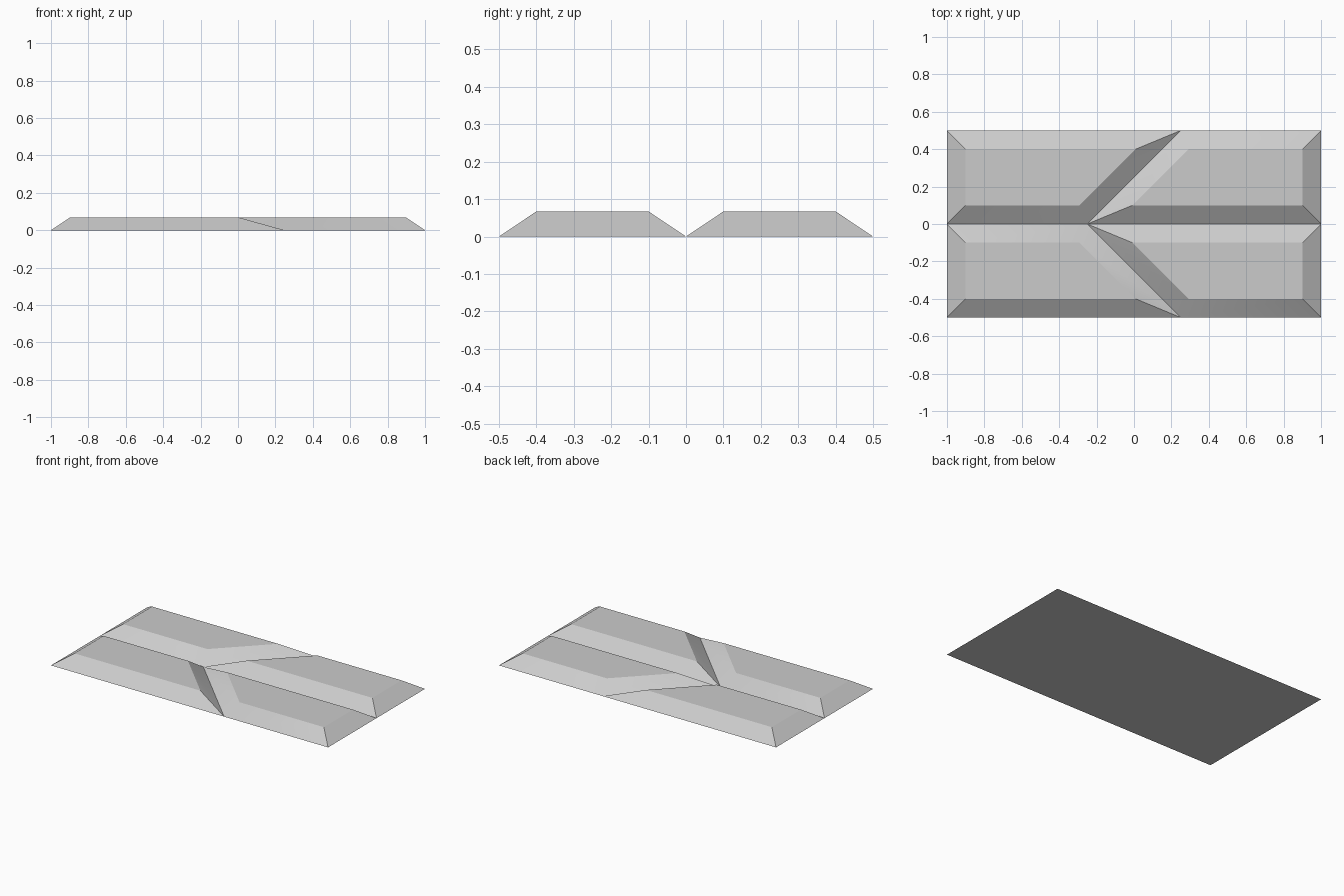
import bpy
import bmesh
import math

cube = bpy.data.objects.get("Cube")
if cube:
    bpy.data.objects.remove(cube, do_unlink=True)

BEVEL, HEIGHT = 0.1, 0.067

grey = bpy.data.materials.new("light_grey")
grey.use_nodes = True
colour = (0.6, 0.6, 0.6, 1)
grey.diffuse_color = colour
grey.node_tree.nodes["Principled BSDF"].inputs["Base Color"].default_value = colour


def tile(name, outline, side):
    """Flat-bottomed tile with sloping edges; side = -1 mirrors it to the front."""
    points = [(x, y * side, 0) for x, y in outline]
    if side < 0:
        points.reverse()
    bm = bmesh.new()
    base = [bm.verts.new(p) for p in points]
    top = bm.faces.new(base)
    bm.normal_update()

    # Sloping border around a raised plateau
    bmesh.ops.inset_region(bm, faces=[top], thickness=BEVEL,
                           use_boundary=True, use_even_offset=True)
    for v in top.verts:
        v.co.z = HEIGHT

    # Underside
    bm.faces.new(base[::-1])
    bmesh.ops.recalc_face_normals(bm, faces=bm.faces)
    mesh = bpy.data.meshes.new(name)
    bm.to_mesh(mesh)
    bm.free()
    mesh.materials.append(grey)
    obj = bpy.data.objects.new(name, mesh)
    bpy.context.collection.objects.link(obj)

    bpy.ops.object.select_all(action="DESELECT")
    obj.select_set(True)
    bpy.context.view_layer.objects.active = obj
    bpy.ops.object.shade_smooth_by_angle(angle=math.radians(30))


# Two tiles per row, split by a diagonal joint
right_outline = [(-1, 0), (-0.25, 0), (0.25, 0.5), (-1, 0.5)]
left_outline = [(-0.25, 0), (1, 0), (1, 0.5), (0.25, 0.5)]
for row, side in (("back", 1), ("front", -1)):
    tile(row + "_right_tile", right_outline, side)
    tile(row + "_left_tile", left_outline, side)
